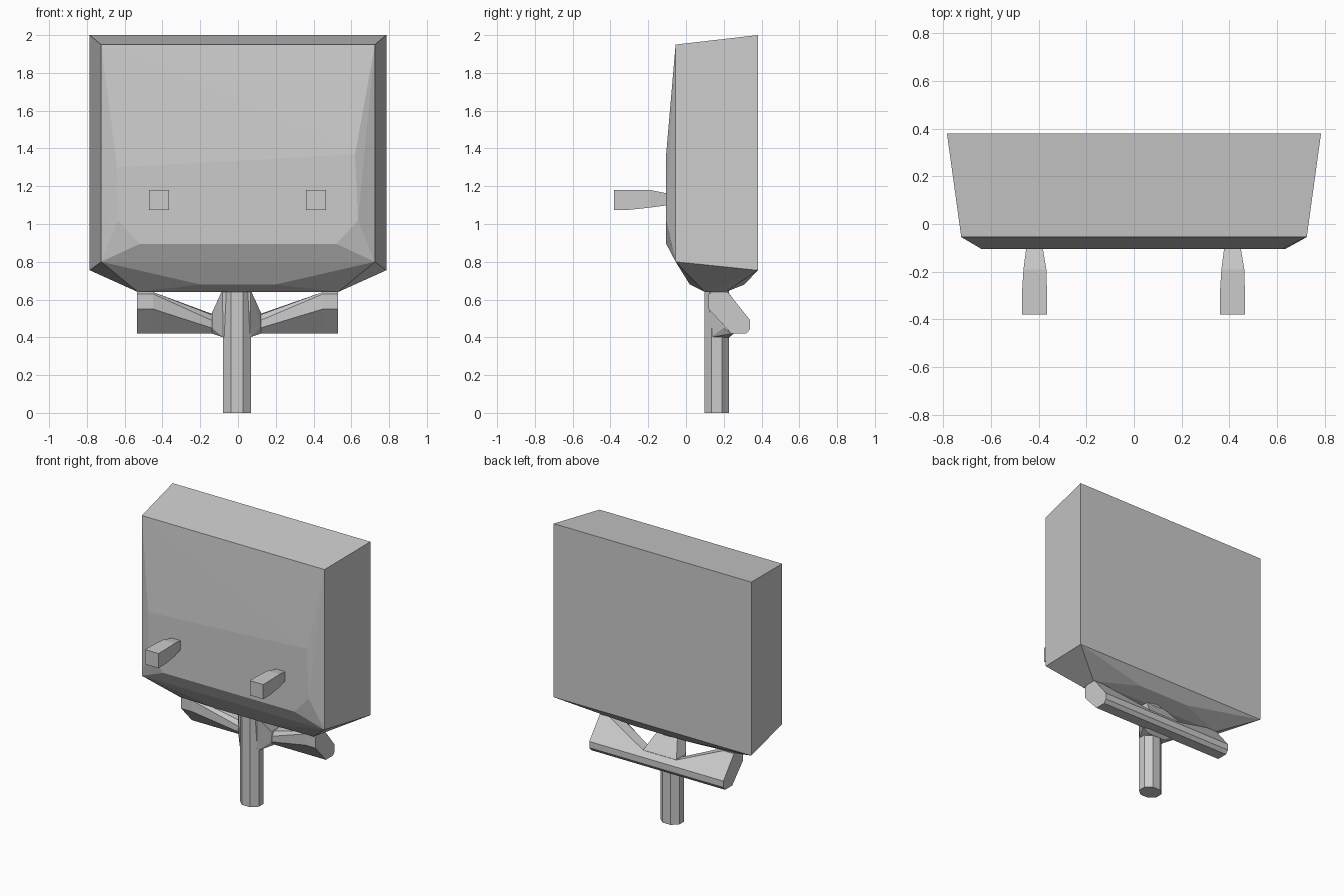
import bpy, bmesh, math

if "Cube" in bpy.data.objects:
    bpy.data.objects.remove(bpy.data.objects["Cube"])


def finish(name, bm):
    bmesh.ops.recalc_face_normals(bm, faces=bm.faces)
    mesh = bpy.data.meshes.new(name)
    bm.to_mesh(mesh)
    bm.free()
    obj = bpy.data.objects.new(name, mesh)
    bpy.context.collection.objects.link(obj)
    return obj


def hull(name, points):
    """Convex faceted solid around the given points."""
    bm = bmesh.new()
    for p in points:
        bm.verts.new(p)
    res = bmesh.ops.convex_hull(bm, input=bm.verts)
    loose = [v for v in bm.verts if not v.link_faces]
    bmesh.ops.delete(bm, geom=loose, context='VERTS')
    bmesh.ops.dissolve_limit(bm, angle_limit=math.radians(0.5),
                             verts=bm.verts, edges=bm.edges)
    return finish(name, bm)


def loft(name, rings):
    """Bridge matching rings of points and cap both ends."""
    bm = bmesh.new()
    loops = [[bm.verts.new(p) for p in ring] for ring in rings]
    n = len(loops[0])
    for a, b in zip(loops, loops[1:]):
        for i in range(n):
            j = (i + 1) % n
            bm.faces.new((a[i], a[j], b[j], b[i]))
    bm.faces.new(loops[0])
    bm.faces.new(loops[-1])
    return finish(name, bm)


def both(points):
    return [(s * x, y, z) for x, y, z in points for s in (-1, 1)]


# Main panel: flared box with a bulging front and a keel below
hull("panel_body", both([
    (0.785, 0.38, 2.0), (0.785, 0.38, 0.755),
    (0.725, -0.055, 1.95), (0.725, -0.055, 0.80),
    (0.635, -0.105, 1.02), (0.52, -0.105, 0.895),
    (0.20, 0.02, 0.68), (0.53, 0.10, 0.64), (0.53, 0.21, 0.64),
    (0.20, 0.31, 0.68),
]) + [(-0.64, -0.105, 1.30), (0.62, -0.105, 1.37)])

# Two front pegs, square outside and tapering toward the panel
for name, x in (("peg_left", -0.418), ("peg_right", 0.413)):
    rings = []
    for y, l, r, b, t in ((-0.38, -0.053, 0.053, 1.075, 1.18),
                          (-0.30, -0.053, 0.053, 1.075, 1.18),
                          (-0.19, -0.046, 0.050, 1.087, 1.18),
                          (-0.09, -0.033, 0.033, 1.10, 1.16)):
        rings.append([(x + l, y, b), (x + r, y, b), (x + r, y, t), (x + l, y, t)])
    loft(name, rings)

# Slanted crossbar, deep at the ends and thin beside the hub
END = [(0.12, 0.55), (0.12, 0.63), (0.14, 0.64), (0.22, 0.64),
       (0.34, 0.49), (0.34, 0.445), (0.32, 0.42), (0.24, 0.42)]
MID = [(0.212, 0.45), (0.212, 0.49), (0.235, 0.52), (0.312, 0.525)] + END[4:]
loft("crossbar", [[(x, y, z) for y, z in sec] for x, sec in (
    (-0.535, END), (-0.45, END), (-0.14, MID),
    (0.12, MID), (0.45, END), (0.53, END))])

# Hub joining crossbar, pole and panel
hull("hub", [(x - 0.008, y, z) for x, y, z in both([
    (0.075, 0.12, 0.65), (0.075, 0.215, 0.65),
    (0.13, 0.20, 0.45), (0.13, 0.20, 0.53), (0.13, 0.305, 0.53),
    (0.13, 0.33, 0.49), (0.13, 0.24, 0.42),
    (0.07, 0.13, 0.40), (0.07, 0.23, 0.40),
])])

# Octagonal pole
ring = []
for i in range(8):
    a = math.radians(22.5 + 45 * i)
    ring.append((-0.005 + 0.081 * math.cos(a), 0.163 + 0.071 * math.sin(a)))
loft("pole", [[(x, y, z) for x, y in ring] for z in (0.0, 0.66)])
